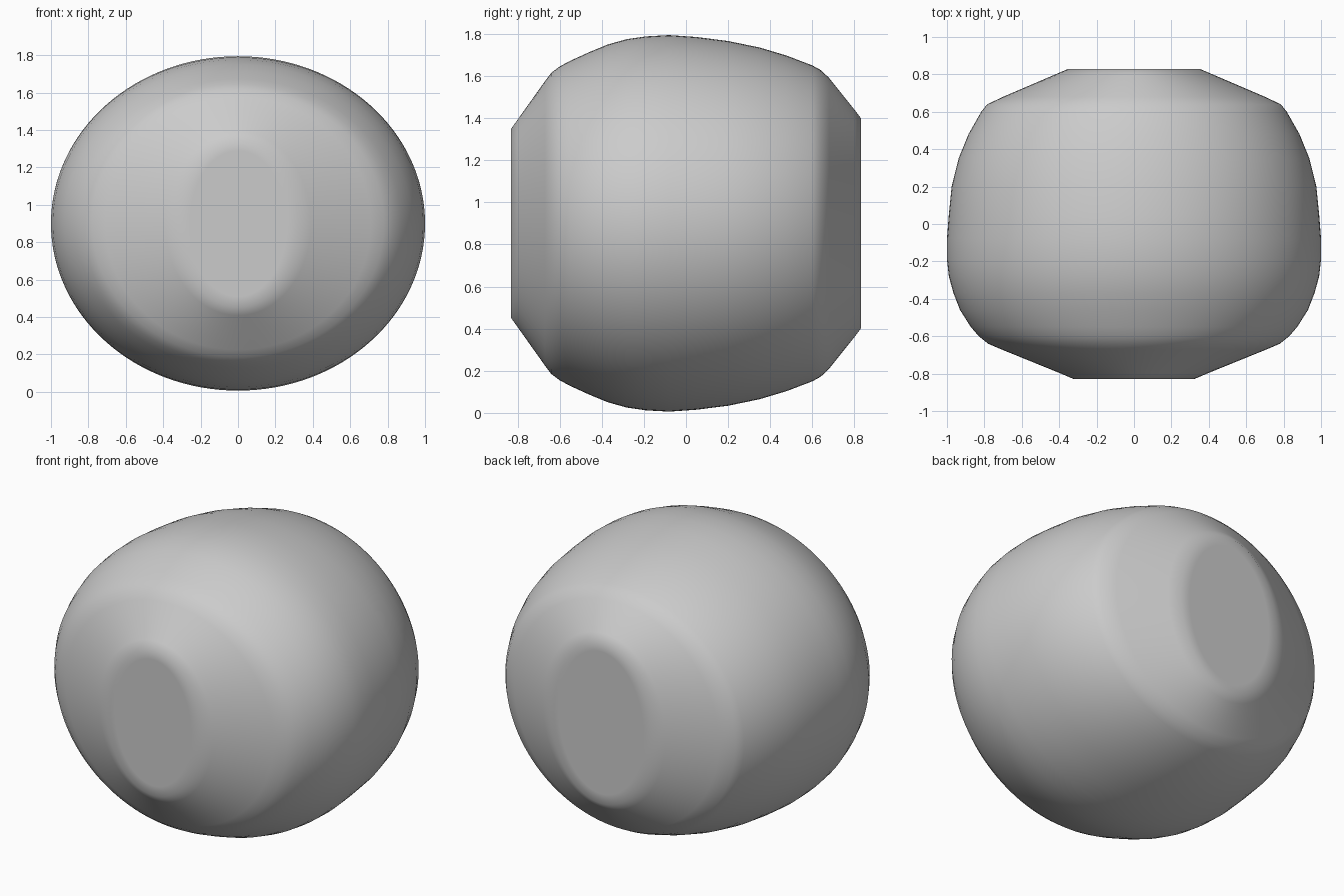
import bpy, bmesh, math

if "Cube" in bpy.data.objects:
    bpy.data.objects.remove(bpy.data.objects["Cube"])

SEG = 128
CZ = 0.90

# Cross-sections along y: (y, half width, half height)
sections = [
    (-0.83, 0.26, 0.39), (-0.83, 0.32, 0.45), (-0.80, 0.39, 0.492),
    (-0.67, 0.71, 0.675), (-0.64, 0.78, 0.715), (-0.60, 0.83, 0.745),
    (-0.55, 0.873, 0.772), (-0.46, 0.93, 0.813), (-0.37, 0.965, 0.85),
    (-0.28, 0.99, 0.875), (-0.19, 1.0, 0.888), (-0.08, 1.0, 0.894),
    (0.05, 0.99, 0.885), (0.20, 0.975, 0.866), (0.35, 0.938, 0.835),
    (0.48, 0.885, 0.796), (0.60, 0.817, 0.75), (0.64, 0.785, 0.728),
    (0.68, 0.70, 0.69), (0.80, 0.42, 0.54), (0.83, 0.35, 0.50),
    (0.83, 0.29, 0.44),
]

# Rounded body lofted through oval rings, with a flat cap at each end
bm = bmesh.new()
rings = []
for y, rx, rz in sections:
    ring = []
    for i in range(SEG):
        a = 2 * math.pi * i / SEG
        ring.append(bm.verts.new((rx * math.cos(a), y, CZ + rz * math.sin(a))))
    rings.append(ring)
for r0, r1 in zip(rings, rings[1:]):
    for i in range(SEG):
        j = (i + 1) % SEG
        bm.faces.new((r0[i], r0[j], r1[j], r1[i]))
bm.faces.new(rings[0])
bm.faces.new(rings[-1])
bmesh.ops.recalc_face_normals(bm, faces=bm.faces)
for f in bm.faces:
    f.smooth = True

mesh = bpy.data.meshes.new("rounded_body")
bm.to_mesh(mesh)
bm.free()
body = bpy.data.objects.new("rounded_body", mesh)
bpy.context.collection.objects.link(body)
